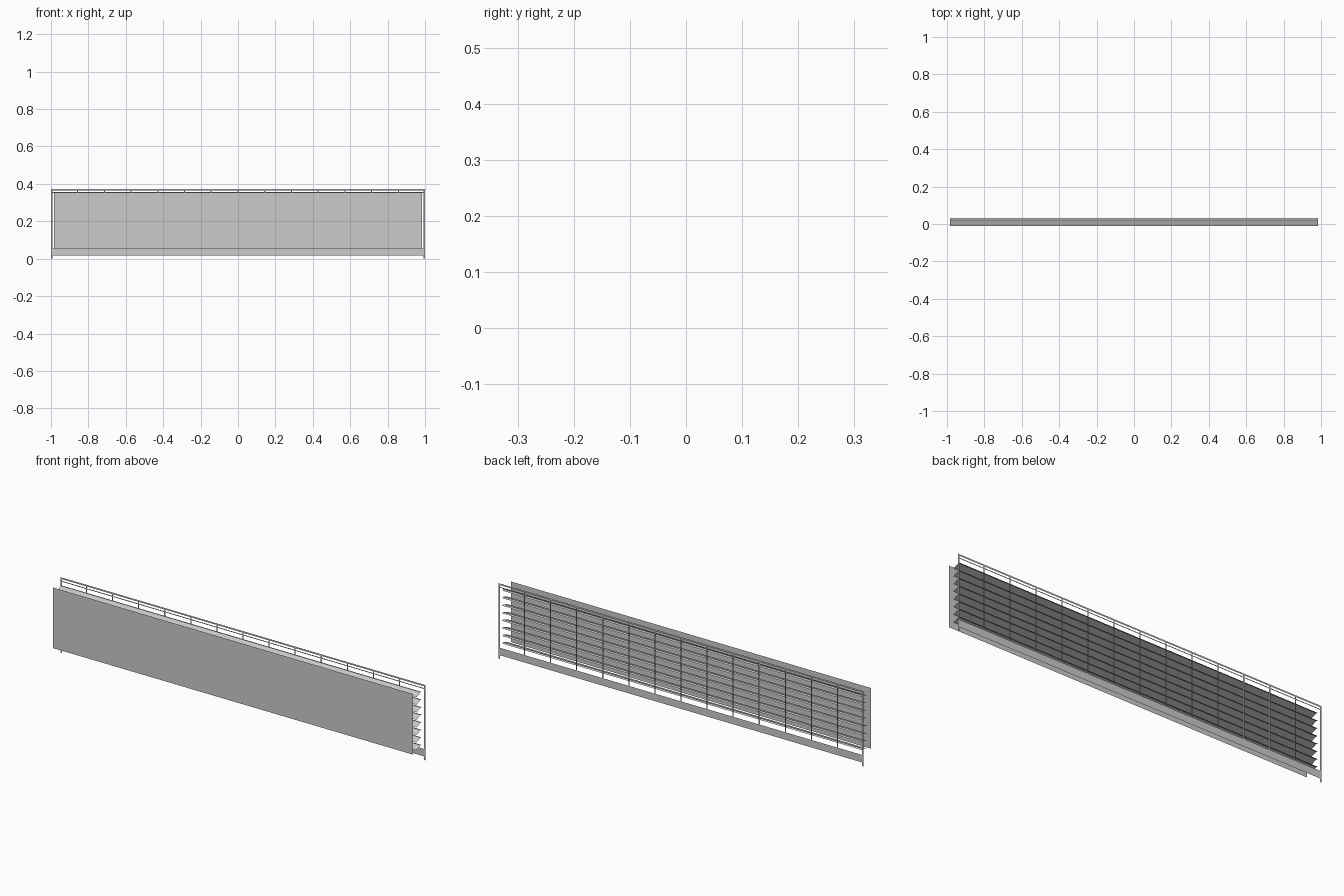
import bpy

if "Cube" in bpy.data.objects:
    bpy.data.objects.remove(bpy.data.objects["Cube"])

BACK = 0.039    # plane of the railing
FRONT = -0.039  # plane of the solid panel


def sheet(name, verts, faces):
    mesh = bpy.data.meshes.new(name)
    mesh.from_pydata(verts, [], faces)
    ob = bpy.data.objects.new(name, mesh)
    bpy.context.collection.objects.link(ob)
    return ob


def upright(name, x0, x1, z0, z1, y):
    # flat rectangle in the xz plane
    return sheet(name, [(x0, y, z0), (x1, y, z0), (x1, y, z1), (x0, y, z1)],
                 [(0, 1, 2, 3)])


def strip(name, profile, half):
    # open profile of (y, z) points swept along x
    verts = [(x, y, z) for y, z in profile for x in (-half, half)]
    faces = [(2 * i, 2 * i + 1, 2 * i + 3, 2 * i + 2)
             for i in range(len(profile) - 1)]
    return sheet(name, verts, faces)


# solid front panel
upright("front_panel", -0.985, 0.985, 0.055, 0.355, FRONT)

# folded louvre blades behind the panel
for i in range(8):
    z = 0.066 + 0.0375 * i
    strip(f"louvre_{i + 1}",
          [(-0.011, z), (0.022, z + 0.012), (0.032, z + 0.009)], 0.985)

# railing: handrail, thin lower rail and toe board
upright("handrail", -1, 1, 0.365, 0.373, BACK)
upright("lower_rail", -1, 1, 0.352, 0.356, BACK)
upright("toe_board", -1, 1, 0.018, 0.055, BACK)

# end posts reach the ground, balusters stop at the toe board
for side, sx in (("left", -1), ("right", 1)):
    a, b = sorted((sx, sx * 0.992))
    upright(f"{side}_end_post", a, b, 0, 0.365, BACK)
for i in range(1, 14):
    x = -1 + 2 * i / 14
    upright(f"baluster_{i}", x - 0.003, x + 0.003, 0.055, 0.365, BACK)
